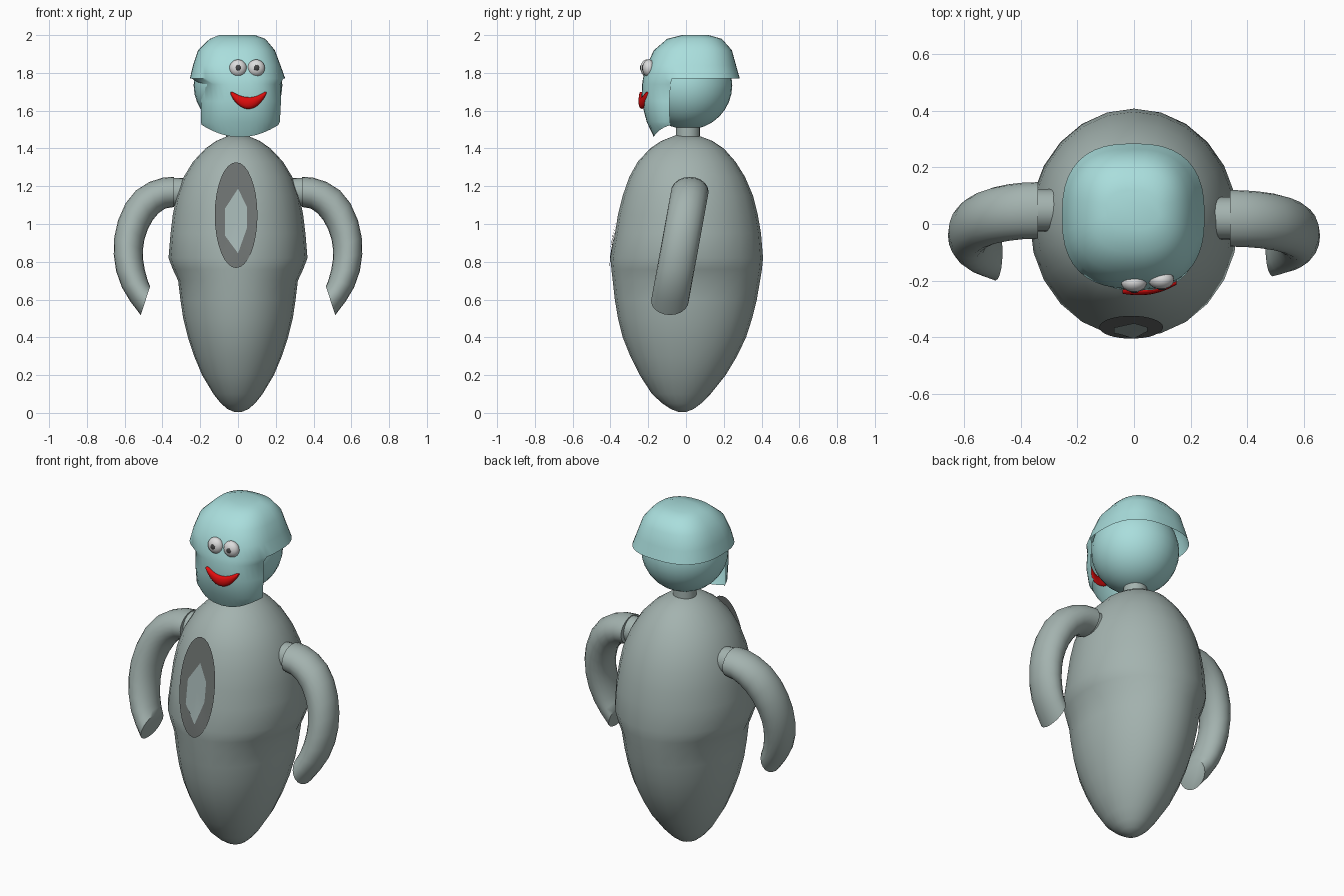
import bpy, bmesh, math
from mathutils import Vector

if "Cube" in bpy.data.objects:
    bpy.data.objects.remove(bpy.data.objects["Cube"])

TAU = math.tau


def material(name, rgb):
    m = bpy.data.materials.new(name)
    m.diffuse_color = (*rgb, 1)
    m.use_nodes = True
    m.node_tree.nodes["Principled BSDF"].inputs["Base Color"].default_value = m.diffuse_color
    return m


GREY = material("grey", (0.37, 0.45, 0.43))
TEAL = material("pale_teal", (0.40, 0.73, 0.72))
DARK = material("dark_grey", (0.16, 0.175, 0.17))
GEM = material("light_grey", (0.38, 0.47, 0.46))
RED = material("red", (0.75, 0.004, 0.004))
WHITE = material("eye_white", (0.72, 0.72, 0.72))
BLACK = material("pupil_grey", (0.06, 0.06, 0.06))


def finish(bm, name, mat, angle=40, recalc=True):
    if recalc:
        bmesh.ops.recalc_face_normals(bm, faces=bm.faces)
    me = bpy.data.meshes.new(name)
    bm.to_mesh(me)
    bm.free()
    ob = bpy.data.objects.new(name, me)
    bpy.context.collection.objects.link(ob)
    me.materials.append(mat)
    bpy.ops.object.select_all(action='DESELECT')
    ob.select_set(True)
    bpy.context.view_layer.objects.active = ob
    bpy.ops.object.shade_smooth_by_angle(angle=math.radians(angle))
    return ob


def loft(rings, keep=lambda c: True, caps=(True, True)):
    """Skin a list of closed rings; keep() filters faces by their centre."""
    bm = bmesh.new()
    vs = [[bm.verts.new(p) for p in r] for r in rings]
    n = len(rings[0])
    for a, b in zip(vs, vs[1:]):
        for i in range(n):
            q = (a[i], a[(i + 1) % n], b[(i + 1) % n], b[i])
            if keep(sum((v.co for v in q), Vector()) / 4):
                bm.faces.new(q)
    if caps[0]:
        bm.faces.new(vs[0])
    if caps[1]:
        bm.faces.new(vs[-1])
    bmesh.ops.delete(bm, geom=[v for v in bm.verts if not v.link_faces], context='VERTS')
    return bm


def ball(name, mat, centre, scale, seg=24):
    bm = bmesh.new()
    bmesh.ops.create_uvsphere(bm, u_segments=seg, v_segments=seg // 2, radius=1)
    for v in bm.verts:
        v.co = Vector(centre) + Vector(scale) * Vector((1, 1, 1)).dot(Vector((0, 0, 0))) + \
            Vector([c * s for c, s in zip(v.co, scale)])
    return finish(bm, name, mat)


def tube(name, mat, a, b, r, seg=24):
    a, b = Vector(a), Vector(b)
    u = (b - a).orthogonal().normalized()
    w = (b - a).normalized().cross(u)
    rings = [[c + r * (u * math.cos(TAU * i / seg) + w * math.sin(TAU * i / seg))
              for i in range(seg)] for c in (a, b)]
    return finish(loft(rings), name, mat)


# Body: height, half width, front y, back y
BODY = [(0.005, .02, -.04, 0), (.02, .055, -.08, .04), (.05, .09, -.125, .08), (.1, .13, -.18, .13),
        (.2, .19, -.245, .21), (.3, .232, -.295, .27), (.4, .265, -.335, .318), (.5, .29, -.36, .35),
        (.6, .305, -.377, .375), (.7, .317, -.388, .392), (.76, .345, -.395, .402),
        (.82, .368, -.40, .408), (.95, .357, -.376, .397), (1.05, .345, -.36, .38),
        (1.15, .325, -.335, .355), (1.25, .287, -.3, .312), (1.33, .238, -.255, .262),
        (1.4, .172, -.19, .2), (1.44, .115, -.13, .14), (1.47, .045, -.055, .06)]
SEG = 24
rings = [[(rx * math.cos(TAU * i / SEG),
           (y0 + y1) / 2 + (y1 - y0) / 2 * math.sin(TAU * i / SEG), z) for i in range(SEG)]
         for z, rx, y0, y1 in BODY]
finish(loft(rings), "body", GREY, 60)


def chest_y(x, z):
    """Front of the body, or the tilted badge plane when that lies further out."""
    for a, b in zip(BODY, BODY[1:]):
        if a[0] <= z <= b[0]:
            t = (z - a[0]) / (b[0] - a[0])
            rx, y0, y1 = (p + (q - p) * t for p, q in zip(a[1:], b[1:]))
            skin = (y0 + y1) / 2 - (y1 - y0) / 2 * math.sqrt(max(0, 1 - (x / rx) ** 2))
            return min(skin - .004, -.325 - .144 * (1.325 - z))


def badge(name, mat, outline, centre, lift):
    rings = []
    for k in (1, .75, .5, .25, .02):
        pts = [(centre[0] + (x - centre[0]) * k, centre[1] + (z - centre[1]) * k) for x, z in outline]
        rings.append([(x, chest_y(x, z) - lift, z) for x, z in pts])
    return finish(loft(rings, caps=(False, True)), name, mat)


# Chest badge and the faceted gem on it
badge("chest_badge", DARK, [(-.01 + .113 * math.cos(TAU * i / 32), 1.047 + .28 * math.sin(TAU * i / 32))
                            for i in range(32)], (-.01, 1.047), 0)
corners = [(0, 1.187), (.048, 1.09), (.048, .98), (0, .845), (-.07, .94), (-.07, 1.08)]
gem = []
for (x0, z0), (x1, z1) in zip(corners, corners[1:] + corners[:1]):
    gem += [(x0 + (x1 - x0) * t / 4, z0 + (z1 - z0) * t / 4) for t in range(4)]
badge("chest_gem", GEM, gem, (-.01, 1.02), .006)

# Arms: outer x, z and inner x, z along the bend
ARM = [(.34, 1.25, .34, 1.09), (.40, 1.245, .385, 1.082), (.47, 1.222, .42, 1.058),
       (.54, 1.178, .452, 1.02), (.595, 1.11, .478, .97), (.635, 1.02, .496, .915),
       (.655, .93, .504, .86), (.658, .84, .502, .81), (.645, .75, .494, .76),
       (.615, .665, .482, .715), (.57, .59, .474, .69), (.515, .518, .465, .67)]
for side, name, ya, yb in ((1, "right", .02, -.085), (-1, "left", .048, -.1)):
    rings = []
    for ox, oz, ix, iz in ARM:
        cz = (oz + iz) / 2
        y = ya + (yb - ya) * (1.17 - cz) / .576
        ring = []
        for i in range(20):
            c, s = math.cos(TAU * i / 20), math.sin(TAU * i / 20)
            ring.append((side * ((ox + ix) / 2 + (ox - ix) / 2 * c), y + .1 * s, cz + (oz - iz) / 2 * c))
        rings.append(ring)
    finish(loft(rings), name + "_arm", GREY, 50)
    tube(name + "_shoulder", GREY, (side * .25, ya, 1.165), (side * .345, ya, 1.17), .075)

# Neck and head
tube("neck", GREY, (0, .01, 1.44), (0, .01, 1.54), .063)
ball("head", TEAL, (0, .01, 1.735), (.235, .235, .235), 32)

# Hood: height, x range, y range; only the face side hangs below the brim
HOOD = [(2.0, -.1, .09, -.02, .12), (1.98, -.15, .145, -.1, .19), (1.92, -.212, .195, -.17, .243),
        (1.84, -.238, .225, -.208, .265), (1.77, -.255, .25, -.228, .285),
        (1.74, -.205, .232, -.232, .27), (1.65, -.205, .236, -.236, .26),
        (1.54, -.205, .23, -.208, .2), (1.46, -.2, .222, -.17, .14)]
rings = []
for z, x0, x1, y0, y1 in HOOD:
    ring = []
    for i in range(40):
        c, s = math.cos(TAU * i / 40), math.sin(TAU * i / 40)
        c = math.copysign(abs(c) ** .78, c)
        s = math.copysign(abs(s) ** .78, s)
        rise = .07 * c * c if z < 1.5 else 0
        ring.append(((x0 + x1) / 2 + (x1 - x0) / 2 * c, (y0 + y1) / 2 + (y1 - y0) / 2 * s, z + rise))
    rings.append(ring)
finish(loft(rings, keep=lambda p: p.z > 1.77 or p.y < -.085, caps=(True, False)), "hood", TEAL, 50)

# Eyes with pupils
for name, x, y in (("left", 0, -.207), ("right", .096, -.197)):
    ball(name + "_eye", WHITE, (x, y, 1.825), (.046, .034, .046), 20)
    ball(name + "_pupil", BLACK, (x + .002, y - .031, 1.827), (.015, .006, .015), 12)

# Smile: a crescent wrapped round the face
rings = []
for k in range(17):
    t = -1 + k / 8
    x = .055 + .096 * t
    mid = 1.64 + .055 * t * t
    half = .004 + .027 * math.sqrt(1 - t * t)
    y = -.236 + 2.2 * max(0, x - .02) ** 2 + 1.5 * min(0, x - .02) ** 2
    rings.append([(x, y - .016 * math.cos(TAU * i / 12), mid + half * math.sin(TAU * i / 12))
                  for i in range(12)])
finish(loft(rings), "smile", RED, 60)
